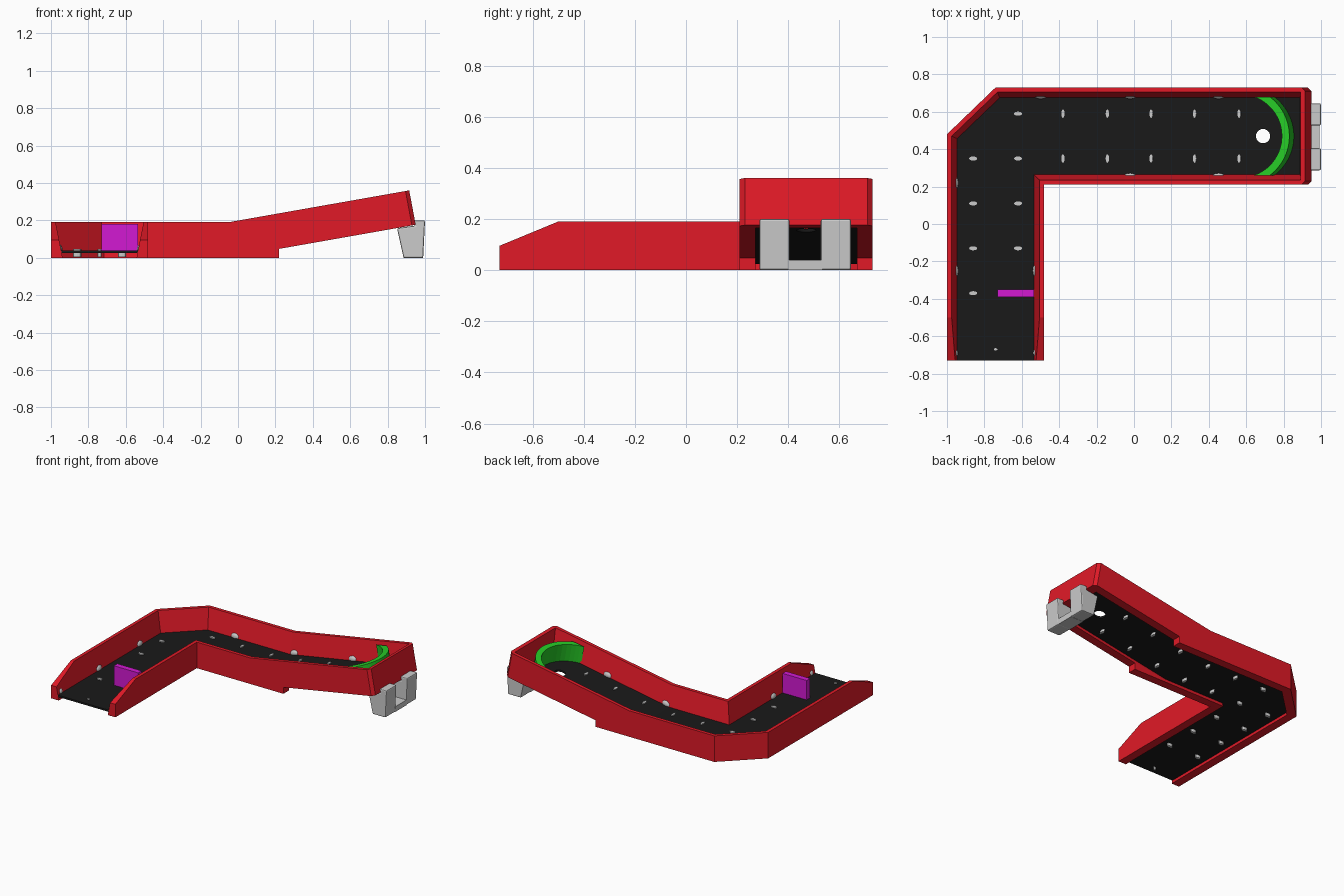
import bpy, bmesh, math
from mathutils import Vector, Matrix

if "Cube" in bpy.data.objects:
    bpy.data.objects.remove(bpy.data.objects["Cube"])

TILT = math.radians(10)
FOLD = -0.05          # x where the ramp starts


def material(name, rgb):
    m = bpy.data.materials.new(name)
    m.diffuse_color = (*rgb, 1)
    m.use_nodes = True
    m.node_tree.nodes["Principled BSDF"].inputs["Base Color"].default_value = m.diffuse_color
    return m


RED = material("red", (0.75, 0.01, 0.02))
BLACK = material("black", (0.01, 0.01, 0.01))
GREEN = material("green", (0.02, 0.6, 0.02))
MAGENTA = material("magenta", (0.65, 0.01, 0.65))


def bend(bm):
    """Tilt everything beyond the fold line up by ten degrees."""
    for v in bm.verts:
        if v.co.x > FOLD:
            t = min(1, (v.co.x - FOLD) / 0.35)
            v.co.x -= v.co.z * math.sin(TILT) * 1.05 * t
            v.co.z += (v.co.x - FOLD) * math.tan(TILT)


def finish(name, bm, mat=None, ramp=True):
    if ramp:
        bend(bm)
    bmesh.ops.recalc_face_normals(bm, faces=bm.faces[:])
    me = bpy.data.meshes.new(name)
    bm.to_mesh(me)
    bm.free()
    ob = bpy.data.objects.new(name, me)
    bpy.context.collection.objects.link(ob)
    if mat:
        me.materials.append(mat)
    return ob


def prism(name, pts, offset, mat=None, ramp=False):
    """Closed solid from a planar outline swept along an offset."""
    bm = bmesh.new()
    a = [bm.verts.new(p) for p in pts]
    b = [bm.verts.new(Vector(p) + Vector(offset)) for p in pts]
    bm.faces.new(a)
    bm.faces.new(b)
    for i in range(len(a)):
        j = (i + 1) % len(a)
        bm.faces.new((a[i], a[j], b[j], b[i]))
    return finish(name, bm, mat, ramp)


# Outline of the course: x, y, wall height
H = 0.19
PATH = [(-1, -.73, .095), (-1, -.5, H), (-1, .48, H), (-.74, .73, H), (FOLD, .73, H),
        (.95, .73, H), (.95, .21, H), (FOLD, .21, H), (-.48, .21, H),
        (-.48, -.5, H), (-.48, -.73, .095)]


def inset(i, d):
    """Mitred point at distance d inside the outline."""
    p = Vector(PATH[i][:2])
    dirs = []
    if i > 0:
        dirs.append((p - Vector(PATH[i - 1][:2])).normalized())
    if i < len(PATH) - 1:
        dirs.append((Vector(PATH[i + 1][:2]) - p).normalized())
    ns = [Vector((u.y, -u.x)) for u in dirs]
    n = sum(ns, Vector((0, 0))).normalized()
    return p + n * d / n.dot(ns[0])


# Border wall with sloping inner face
bm = bmesh.new()
rings = []
for i, (x, y, h) in enumerate(PATH):
    ring = []
    for d, z in [(0, 0), (.062, 0), (.062 - .037 * h / H, h), (0, h)]:
        q = inset(i, d)
        ring.append(bm.verts.new((q.x, q.y, z)))
    rings.append(ring)
for r, s in zip(rings, rings[1:]):
    for k in range(4):
        m = (k + 1) % 4
        bm.faces.new((r[k], r[m], s[m], s[k]))
bm.faces.new(rings[0])
bm.faces.new(rings[-1])
corners = [bm.edges.get((rings[i][0], rings[i][3])) for i in (5, 6)]
bmesh.ops.bevel(bm, geom=corners, offset=.02, segments=1, affect='EDGES')
finish("border_wall", bm, RED)

# Wedges that carry the level wall under the start of the ramp
for name, y in (("back_wedge", .668), ("front_wedge", .21)):
    prism(name, [(FOLD, y, 0), (.22, y, 0), (.22, y, .055), (FOLD, y, .01)],
          (0, .062, 0), RED)

# Floor plate, level part and ramp
bm = bmesh.new()
loops = {}
for z in (.025, .038):
    loops[z] = [bm.verts.new((*inset(i, .045), z)) for i in range(len(PATH))]
    v = loops[z]
    bm.faces.new(v[:5] + v[7:])
    bm.faces.new(v[4:8])
lo, hi = loops.values()
for i in range(len(lo)):
    j = (i + 1) % len(lo)
    bm.faces.new((lo[i], lo[j], hi[j], hi[i]))
floor = finish("floor", bm, BLACK)

# Cup hole
bm = bmesh.new()
bmesh.ops.create_cone(bm, cap_ends=True, segments=32, radius1=.038, radius2=.038,
                      depth=.3, matrix=Matrix.Translation((.69, .47, .17)))
cutter = finish("hole_cutter", bm, ramp=False)
cutter.hide_render = True
cutter.hide_viewport = True
cut = floor.modifiers.new("hole", 'BOOLEAN')
cut.object = cutter
cut.operation = 'DIFFERENCE'
cut.solver = 'EXACT'

# Curved green bank behind the hole
N = 20
ys = [.21 * math.sin(math.pi / 2 * (2 * i / N - 1)) for i in range(N + 1)]
arc = lambda r, y: (.6 + math.sqrt(r * r - y * y), .47 + y, .03)
prism("curved_bank", [arc(.222, y) for y in ys] + [arc(.262, y) for y in reversed(ys)],
      (0, 0, .14), GREEN, True)

# Obstacle block
prism("obstacle", [(-.73, -.39, .036), (-.535, -.39, .036), (-.535, -.35, .036),
                   (-.73, -.35, .036)], (0, 0, .144), MAGENTA)


# Studs through the floor
def stud(name, x, y, rx, ry):
    bm = bmesh.new()
    bmesh.ops.create_cone(bm, cap_ends=True, segments=12, radius1=1, radius2=1, depth=1,
                          matrix=Matrix.Translation((x, y, .025))
                          @ Matrix.Diagonal((rx, ry, .042, 1)))
    finish(name, bm)


for x in (-.86, -.62):
    for y in (.35, .11, -.13, -.37):
        stud("floor_stud", x, y, .022, .011)
stud("floor_stud", -.62, .59, .022, .011)
stud("floor_stud", -.74, -.67, .01, .006)
for i in range(5):
    for y in (.35, .59):
        stud("floor_stud", -.38 + .2375 * i, y, .009, .023)


# Rounded lugs half sunk in the walls
def lug(x, y, rx, ry):
    bm = bmesh.new()
    bmesh.ops.create_uvsphere(bm, u_segments=12, v_segments=8, radius=1,
                              matrix=Matrix.Translation((x, y, .045))
                              @ Matrix.Diagonal((rx, ry, .028, 1)))
    ob = finish("wall_lug", bm)
    for p in ob.data.polygons:
        p.use_smooth = True


for x in (-.96, -.52):
    lug(x, -.25, .022, .038)
    lug(x, -.69, .02, .022)
lug(-.96, .22, .022, .038)
for x in (-.02, .46):
    lug(x, .69, .038, .022)
    lug(x, .25, .038, .022)
lug(-.5, .69, .038, .022)

# Support foot under the raised end: two prongs joined by a base
side = [(.885, 0), (.99, 0), (1, .2), (.942, .2), (.948, .172), (.85, .158)]
base = [(.885, 0), (.99, 0), (.992, .04), (.879, .04)]
for name, prof, y0, w in (("support_prong", side, .287, .118),
                          ("support_prong", side, .527, .118),
                          ("support_base", base, .40, .132)):
    ob = prism(name, [(x, y0, z) for x, z in prof], (0, w, 0))
    if name == "support_prong":
        bev = ob.modifiers.new("bevel", 'BEVEL')
        bev.width = .008
        bev.segments = 2
